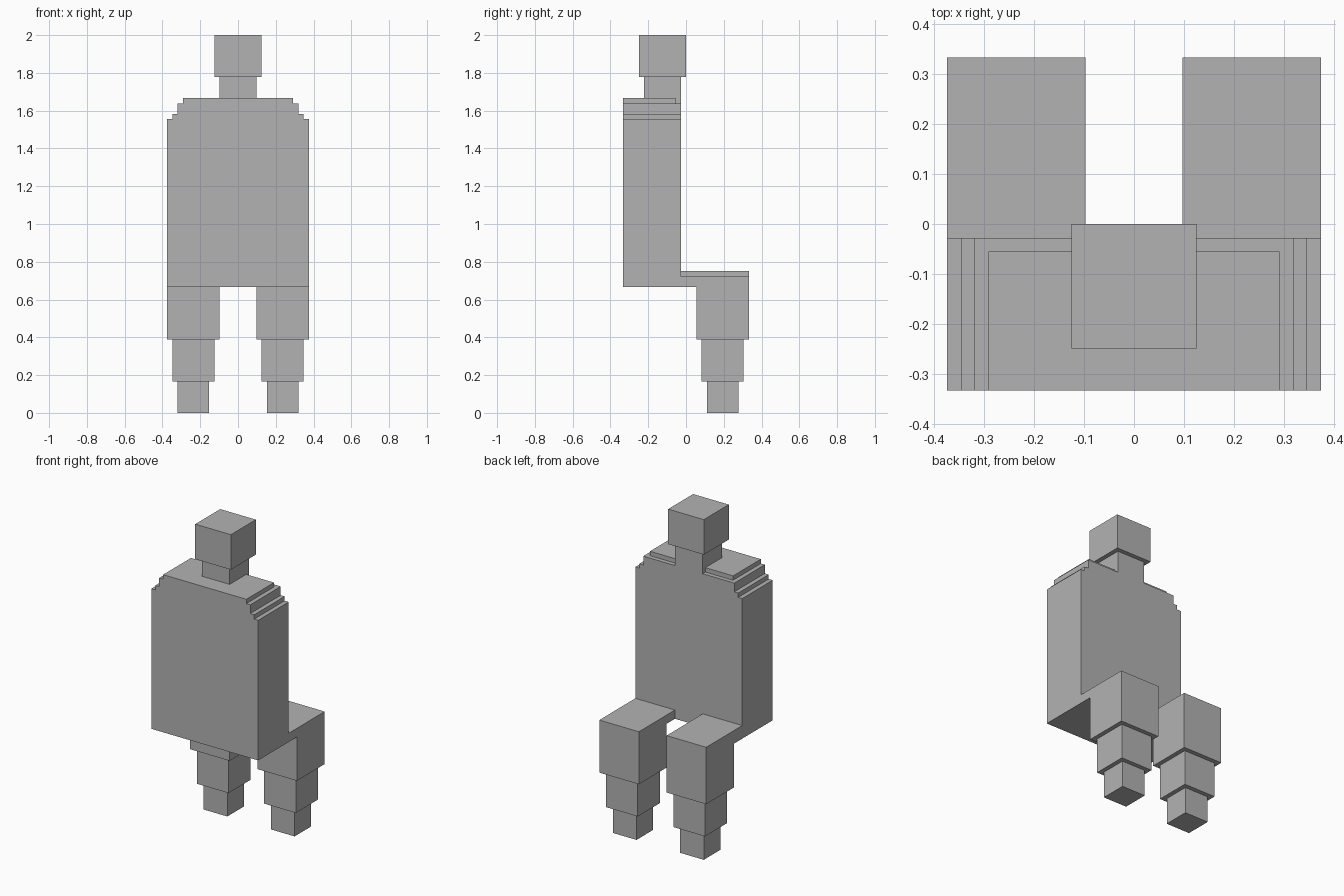
import bpy
import bmesh
from mathutils import Vector

U = 1 / 36  # one block unit

old = bpy.data.objects.get("Cube")
if old:
    bpy.data.objects.remove(old, do_unlink=True)

grey = bpy.data.materials.new("plain_grey")
grey.use_nodes = True
colour = (0.45, 0.45, 0.45, 1)
grey.diffuse_color = colour
grey.node_tree.nodes["Principled BSDF"].inputs["Base Color"].default_value = colour


def prism(name, axis, outline, start, end):
    """Extrude an outline along x (outline in y, z) or y (outline in x, z)."""
    bm = bmesh.new()

    def place(a, b):
        return Vector((start, a, b) if axis == "x" else (a, start, b)) * U

    face = bm.faces.new([bm.verts.new(place(a, b)) for a, b in outline])
    depth = (end - start) * U
    move = Vector((depth, 0, 0) if axis == "x" else (0, depth, 0))
    new = bmesh.ops.extrude_face_region(bm, geom=[face], use_keep_orig=True)["geom"]
    bmesh.ops.translate(bm, vec=move, verts=[v for v in new if isinstance(v, bmesh.types.BMVert)])
    bmesh.ops.recalc_face_normals(bm, faces=bm.faces)
    mesh = bpy.data.meshes.new(name)
    bm.to_mesh(mesh)
    bm.free()
    mesh.materials.append(grey)
    obj = bpy.data.objects.new(name, mesh)
    bpy.context.collection.objects.link(obj)


def box(name, x, y, z):
    prism(name, "x", [(y[0], z[0]), (y[1], z[0]), (y[1], z[1]), (y[0], z[1])], *x)


# Torso with stepped shoulders
half = [(13.5, 24), (13.5, 56), (12.5, 56), (12.5, 57), (11.5, 57), (11.5, 59)]
prism("torso", "y", half + [(-x, z) for x, z in reversed(half)], -12, -1)
box("shoulder_top", (-10.5, 10.5), (-12, -2), (59, 60))

# Neck, stepping down behind the shoulder layer, and head
prism("neck", "x", [(-8, 60), (-2, 60), (-2, 59), (-1, 59), (-1, 64), (-8, 64)], -3.5, 3.5)
box("head", (-4.5, 4.5), (-9, 0), (64, 72))

# Bent legs, tapering in blocks; the right thigh sits slightly higher
for side, sign, top in (("left", 1, 26), ("right", -1, 27)):
    def span(half_width):
        return sign * 8.5 - half_width, sign * 8.5 + half_width

    thigh = [(-1, 24), (2, 24), (2, 14), (12, 14), (12, top), (-1, top)]
    prism(side + "_thigh", "x", thigh, *span(5))
    box(side + "_shin", span(4), (3, 11), (6, 14))
    box(side + "_foot", span(3), (4, 10), (0, 6))
